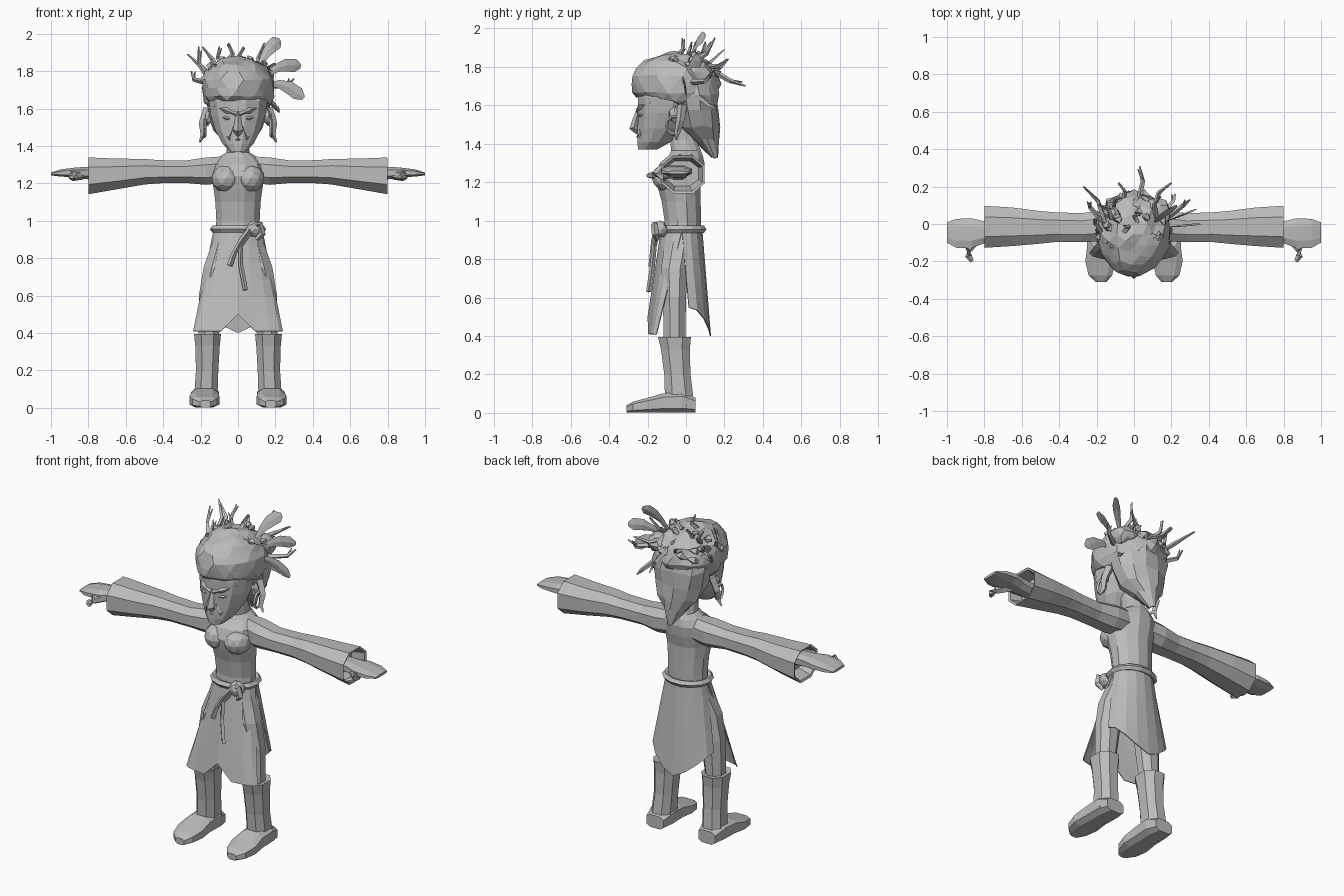
import bpy, bmesh, math, random
from mathutils import Vector

if "Cube" in bpy.data.objects:
    bpy.data.objects.remove(bpy.data.objects["Cube"])

random.seed(4)
grey = bpy.data.materials.new("plain_grey")
grey.diffuse_color = (0.5, 0.5, 0.5, 1)
grey.use_nodes = True
grey.node_tree.nodes["Principled BSDF"].inputs["Base Color"].default_value = grey.diffuse_color


def finish(name, bm):
    bmesh.ops.recalc_face_normals(bm, faces=bm.faces)
    me = bpy.data.meshes.new(name)
    bm.to_mesh(me)
    bm.free()
    me.materials.append(grey)
    ob = bpy.data.objects.new(name, me)
    bpy.context.collection.objects.link(ob)
    return ob


def skin(name, rings, closed=True, jitter=0.0, side=1):
    """Join rows of points with quads; closed rows get end caps."""
    bm = bmesh.new()
    rows = []
    for ring in rings:
        row = []
        for p in ring:
            q = Vector(p) + Vector([random.uniform(-jitter, jitter) for _ in range(3)])
            row.append(bm.verts.new((q.x * side, q.y, q.z)))
        rows.append(row)
    n = len(rows[0])
    for a, b in zip(rows, rows[1:]):
        for i in range(n if closed else n - 1):
            j = (i + 1) % n
            bm.faces.new((a[i], a[j], b[j], b[i]))
    if closed:
        bm.faces.new(rows[0])
        bm.faces.new(rows[-1])
    return finish(name, bm)


def loft(name, axis, sections, n=10, power=1.0, jitter=0.0, side=1):
    """Sections are (position on axis, centre u, centre v, radius u, radius v)."""
    def bend(t):
        return math.copysign(abs(t) ** power, t)
    rings = []
    for w, cu, cv, ru, rv in sections:
        ring = []
        for i in range(n):
            a = 2 * math.pi * (i + 0.5) / n
            u, v = cu + ru * bend(math.cos(a)), cv + rv * bend(math.sin(a))
            ring.append({"x": (w, u, v), "y": (u, w, v), "z": (u, v, w)}[axis])
        rings.append(ring)
    return skin(name, rings, True, jitter, side)


def tube(name, pts, radii, n=4, flat=1.0, side=1):
    """Tapered tube along points; flat squeezes it into a blade."""
    pts = [Vector(p) for p in pts]
    rings = []
    for i, p in enumerate(pts):
        t = (pts[min(i + 1, len(pts) - 1)] - pts[max(i - 1, 0)]).normalized()
        u = t.cross(Vector((0.05, 1, 0.08))).normalized()
        v = t.cross(u)
        rings.append([p + radii[i] * (u * math.cos(2 * math.pi * k / n)
                      + v * flat * math.sin(2 * math.pi * k / n)) for k in range(n)])
    return skin(name, rings, side=side)


def blob(name, c, r, sub=2, jitter=0.0, shape=None):
    bm = bmesh.new()
    bmesh.ops.create_icosphere(bm, subdivisions=sub, radius=1)
    for v in bm.verts:
        k = 1 + random.uniform(-jitter, jitter)
        v.co = Vector([c[i] + v.co[i] * r[i] * k for i in range(3)])
        if shape:
            shape(v.co)
    return finish(name, bm)


def hoop(name, c, r, minor, axis, n=14, m=5):
    """Ring with radii r in the plane across the axis."""
    bm = bmesh.new()
    rows = []
    for i in range(n):
        a = 2 * math.pi * i / n
        row = []
        for j in range(m):
            b = 2 * math.pi * j / m
            k = minor * math.cos(b)
            u, v, w = (r[0] + k) * math.cos(a), (r[1] + k) * math.sin(a), minor * math.sin(b)
            o = (u, v, w) if axis == "z" else (w, u, v)
            row.append(bm.verts.new(Vector(c) + Vector(o)))
        rows.append(row)
    for i in range(n):
        a, b = rows[i], rows[(i + 1) % n]
        for j in range(m):
            bm.faces.new((a[j], a[(j + 1) % m], b[(j + 1) % m], b[j]))
    return finish(name, bm)


# Torso and neck
loft("torso", "z", [(.92, 0, -.02, .125, .10), (1.0, 0, -.017, .12, .098), (1.1, 0, -.025, .125, .105),
     (1.17, 0, -.035, .135, .115), (1.24, 0, -.035, .145, .13), (1.30, 0, -.02, .145, .12),
     (1.34, 0, .0, .105, .09), (1.365, 0, .0, .065, .08), (1.42, 0, -.015, .055, .07),
     (1.5, 0, -.05, .055, .07)], n=12)

for s, tag in ((1, "left"), (-1, "right")):
    blob(f"bust_{tag}", (s * .065, -.095, 1.225), (.078, .085, .075))
    # Wide sleeve with a recessed opening, then the hand
    loft(f"sleeve_{tag}", "x", [(.06, 0, 1.275, .07, .075), (.17, -.01, 1.265, .088, .078),
         (.28, -.02, 1.262, .083, .064), (.42, -.017, 1.262, .085, .066), (.5, -.018, 1.262, .093, .073),
         (.65, -.015, 1.25, .11, .088), (.80, -.015, 1.24, .12, .105), (.795, -.015, 1.24, .108, .092),
         (.72, -.02, 1.245, .09, .07)], n=8, power=.85, side=s)
    loft(f"hand_{tag}", "x", [(.70, -.04, 1.25, .05, .04), (.81, -.045, 1.255, .065, .035),
         (.87, -.05, 1.258, .086, .028), (.95, -.05, 1.255, .082, .02), (1.0, -.045, 1.25, .058, .008)],
         n=8, power=.8, side=s)
    tube(f"thumb_{tag}", [(.83, -.07, 1.25), (.885, -.13, 1.24), (.885, -.17, 1.235), (.865, -.20, 1.235)],
         [.03, .028, .02, .01], n=6, side=s)
    # Leg, boot shaft and foot
    loft(f"leg_{tag}", "z", [(.34, .16, -.06, .055, .06), (.6, .14, -.06, .075, .065),
         (.75, .11, -.06, .08, .075), (.92, .07, -.03, .06, .08)], n=8, side=s)
    loft(f"boot_shaft_{tag}", "z", [(.03, .178, -.035, .075, .082), (.1, .17, -.037, .066, .078),
         (.2, .165, -.045, .064, .073), (.33, .163, -.055, .07, .08), (.395, .163, -.06, .077, .092),
         (.39, .163, -.06, .06, .07)], n=8, power=.85, side=s)
    loft(f"foot_{tag}", "y", [(.05, .175, .04, .06, .04), (-.02, .175, .055, .078, .055),
         (-.12, .178, .052, .076, .052), (-.2, .18, .04, .084, .04), (-.275, .18, .03, .066, .03),
         (-.31, .175, .02, .03, .02)], n=8, power=.6, side=s)
    # Ear, earring and small dangling lock
    blob(f"ear_{tag}", (s * .16, -.06, 1.55), (.022, .032, .045), sub=1)
    hoop(f"earring_{tag}", (s * .178, -.065, 1.495), (.036, .046), .009, "x", 10, 4)
    tube(f"side_lock_{tag}", [(.16, -.02, 1.6), (.188, -.03, 1.52), (.185, -.045, 1.46), (.205, -.05, 1.42)],
         [.025, .022, .016, .004], side=s)
    # Brow, eye and cheek crease
    tube(f"brow_{tag}", [(.006, -.252, 1.568), (.06, -.24, 1.59), (.125, -.18, 1.612)],
         [.01, .016, .008], side=s)
    tube(f"eye_{tag}", [(.025, -.246, 1.543), (.06, -.233, 1.548), (.1, -.2, 1.556)],
         [.004, .014, .004], side=s)
    tube(f"cheek_{tag}", [(.025, -.25, 1.5), (.05, -.237, 1.45), (.04, -.225, 1.41)],
         [.004, .014, .005], side=s)


# Skirt: front and back panels with slits between them
def panel(name, front, top, bottom, hem):
    rows, cols = 6, 8
    rings = []
    for r in range(rows + 1):
        t = r / rows
        w, cy, d = [a + (b - a) * t for a, b in zip(top, bottom)]
        ring = []
        for c in range(cols + 1):
            a = math.pi * (c / cols - .5)
            z = .955 + (hem(abs(math.sin(a))) - .955) * t
            ring.append((w * math.sin(a), cy - front * d * math.cos(a), z))
        rings.append(ring)
    mod = skin(name, rings, False).modifiers.new("cloth", "SOLIDIFY")
    mod.thickness = .006


panel("skirt_front", 1, (.13, -.02, .11), (.24, -.155, .045), lambda q: .41 + .09 * max(0, 1 - q / .38))
panel("skirt_back", -1, (.13, -.02, .105), (.2, .015, .115), lambda q: .40 + .15 * q ** 1.5)

# Rope belt, knot and hanging ends
hoop("belt", (0, -.02, .955), (.13, .11), .02, "z")
blob("belt_knot", (.09, -.135, .955), (.045, .04, .045), sub=2, jitter=.1)
tube("knot_loop", [(.08, -.14, .97), (.12, -.165, .98), (.13, -.16, .93), (.1, -.15, .9)], [.015, .018, .018, .012])
tube("belt_end_long", [(.07, -.15, .95), (.015, -.165, .87), (.015, -.175, .76), (.04, -.195, .63)],
     [.016, .013, .013, .013])
tube("belt_end_short", [(.06, -.15, .95), (.02, -.168, .9), (-.02, -.175, .83), (-.045, -.18, .76)],
     [.014, .013, .013, .016])

# Head with nose and mouth
loft("head", "z", [(1.37, 0, -.2, .045, .052), (1.41, 0, -.165, .085, .09), (1.48, 0, -.13, .123, .125),
     (1.56, 0, -.11, .15, .145), (1.64, 0, -.105, .162, .15), (1.75, 0, -.09, .15, .14)], n=12)
tube("nose", [(0, -.243, 1.585), (0, -.26, 1.52), (0, -.268, 1.485), (0, -.245, 1.462)], [.01, .02, .028, .018])
tube("mouth", [(-.04, -.23, 1.425), (0, -.25, 1.437), (.04, -.23, 1.425)], [.004, .011, .004])


# Faceted hair with a raised front hairline
def hairline(co):
    if co.y < -.07:
        co.z = max(co.z, 1.64 + .12 * max(0, abs(co.x) - .1) * (-1 if co.y > -.14 else 0))


blob("hair_cap", (0, -.055, 1.71), (.196, .23, .168), sub=3, jitter=.055, shape=hairline)
loft("hair_back", "z", [(1.33, 0, .15, .012, .012), (1.42, 0, .10, .065, .065), (1.49, 0, .065, .125, .11),
     (1.57, 0, .045, .16, .125), (1.66, 0, .03, .178, .14), (1.76, 0, .01, .17, .14)], n=12, jitter=.01)
blob("hair_bun", (.13, .06, 1.77), (.07, .08, .06), sub=2, jitter=.15)

# Short tufts lying over the hair
for i in range(22):
    a, h = random.uniform(-.35, math.pi + .35), random.uniform(.1, 1.1)
    d = Vector((math.cos(a) * math.cos(h), math.sin(a) * math.cos(h), math.sin(h)))
    p = Vector((0, -.045, 1.69)) + Vector((d.x * .19, d.y * .215, d.z * .175))
    q = p + Vector((-d.y, d.x, -.4)) * random.choice((-.07, .07))
    tube(f"tuft_{i}", [p, (p + q) / 2 + d * .012, q], [.012, .024, .004])

# Twigs stuck in the hair: (root, tip)
twigs = [((-.15, .0, 1.78), (-.27, .2, 1.89)), ((-.17, .02, 1.74), (-.25, .12, 1.8)),
         ((-.12, .03, 1.82), (-.19, .1, 1.93)), ((-.07, .02, 1.84), (-.1, .13, 1.93)),
         ((-.05, -.04, 1.86), (-.05, -.02, 1.95)), ((.02, .0, 1.85), (.03, .05, 1.93)),
         ((.02, .1, 1.8), (.03, .31, 1.7)), ((.1, .07, 1.8), (.2, .22, 1.84)),
         ((-.06, .09, 1.78), (-.08, .22, 1.84)), ((.12, .02, 1.81), (.14, .15, 1.95)),
         ((.17, .03, 1.72), (.3, .13, 1.76)), ((-.16, -.06, 1.77), (-.21, .03, 1.93)),
         ((.15, .05, 1.66), (.22, .16, 1.58))]
for i, (a, b) in enumerate(twigs):
    a, b = Vector(a), Vector(b)
    mid = a.lerp(b, .55) + Vector((.022 * (-1) ** i, .015, -.018))
    tube(f"twig_{i}", [a, mid, b], [.016, .012, .004])
    tube(f"twig_fork_{i}", [mid, mid + (b - a) * .3 + Vector((-.03 * (-1) ** i, 0, .025))], [.009, .003])

# Three large feathers on one side
for i, (a, b) in enumerate([((.1, .0, 1.8), (.225, .1, 1.965)), ((.14, .0, 1.77), (.335, .08, 1.825)),
                            ((.15, -.02, 1.73), (.35, .0, 1.655))]):
    a, b = Vector(a), Vector(b)
    pts = [a.lerp(b, t) + Vector((0, 0, .03 * math.sin(t * math.pi))) for t in (0, .35, .6, .85, 1)]
    tube(f"feather_{i}", pts, [.006, .022, .034, .036, .012], n=4, flat=.15)
